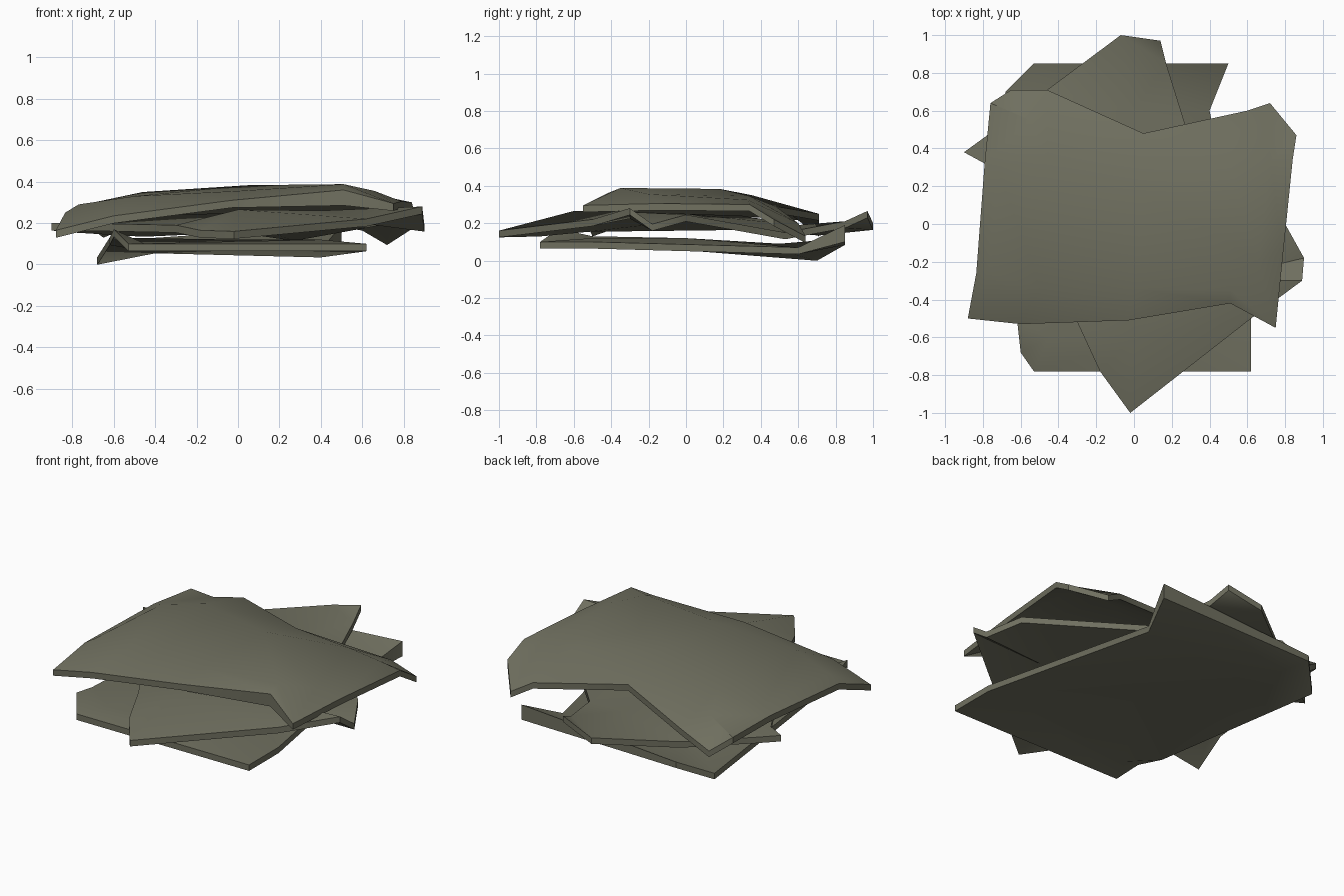
import bpy, bmesh, math
from mathutils import Vector
from mathutils.geometry import delaunay_2d_cdt

if "Cube" in bpy.data.objects:
    bpy.data.objects.remove(bpy.data.objects["Cube"])

mat = bpy.data.materials.new("olive grey")
mat.diffuse_color = (0.16, 0.16, 0.115, 1)
mat.use_nodes = True
mat.node_tree.nodes["Principled BSDF"].inputs["Base Color"].default_value = mat.diffuse_color


def sheet(name, outline, inner, thick):
    """Bent sheet: outline and inner bend points (x, y, top z, optional thickness)."""
    pts = outline + inner
    n = len(outline)
    res = delaunay_2d_cdt([Vector(p[:2]) for p in pts], [], [list(range(n))], 1, 1e-5)
    src = [pts[s[0]] for s in res[3]]
    bm = bmesh.new()
    top = [bm.verts.new(p[:3]) for p in src]
    low = [bm.verts.new((p[0], p[1], p[2] - (p[3] if len(p) > 3 else thick))) for p in src]
    for f in res[2]:
        bm.faces.new([top[i] for i in f])
        bm.faces.new([low[i] for i in reversed(f)])
    # rim
    index = {tuple(p): i for i, p in enumerate(src)}
    ring = [index[tuple(p)] for p in outline]
    for a, b in zip(ring, ring[1:] + ring[:1]):
        bm.faces.new((top[a], low[a], low[b], top[b]))
    bmesh.ops.recalc_face_normals(bm, faces=bm.faces)
    me = bpy.data.meshes.new(name)
    bm.to_mesh(me)
    bm.free()
    me.materials.append(mat)
    ob = bpy.data.objects.new(name, me)
    bpy.context.collection.objects.link(ob)
    bpy.ops.object.select_all(action='DESELECT')
    ob.select_set(True)
    bpy.context.view_layer.objects.active = ob
    bpy.ops.object.shade_smooth_by_angle(angle=math.radians(40))


# bottom sheet, nearly flat with bent corners
sheet("bottom_sheet", [
    (-.53, -.78, .10), (.62, -.78, .10), (.62, -.50, .10), (.40, .60, .07),
    (.50, .85, .19, .09), (-.53, .85, .12), (-.68, .70, .035), (-.62, -.50, .13),
    (-.60, -.68, .17)],
    [(-.45, -.6, .10), (.4, -.5, .12), (-.4, .5, .09), (0, 0, .12)], .036)

# middle sheet, turned by about 45 degrees, far corner curling up
sheet("middle_sheet", [
    (-.02, -1.0, .16), (.62, -.50, .22), (.89, -.30, .28), (.90, -.18, .195),
    (.80, 0, .245), (.27, .53, .15), (.17, .85, .21), (.14, .97, .265),
    (-.07, 1.0, .20), (-.46, .71, .17), (-.79, .46, .19), (-.90, .38, .20),
    (-.79, .32, .20), (-.30, -.52, .19), (-.18, -.78, .165)],
    [(0, -.6, .265), (.4, -.3, .26), (0, 0, .25), (-.3, .3, .24), (0, .6, .19)], .036)

# top sheet, domed with drooping rear corners
sheet("top_sheet", [
    (-.88, -.50, .165), (-.60, -.53, .235), (-.03, -.51, .31), (.51, -.42, .36, .075),
    (.75, -.55, .295), (.79, -.15, .305), (.84, .34, .30), (.86, .47, .22),
    (.72, .64, .13), (.60, .60, .20), (.05, .48, .29), (-.46, .71, .25),
    (-.65, .71, .165), (-.76, .64, .25), (-.79, .33, .27), (-.835, -.26, .25)],
    [(-.77, -.26, .29), (-.5, -.34, .33), (0, -.34, .355), (.51, -.35, .388),
     (.66, -.2, .355), (-.72, .30, .295), (-.46, .35, .35), (.05, .18, .383),
     (.5, .34, .345), (.72, .33, .325), (-.55, .55, .29)], .036)
